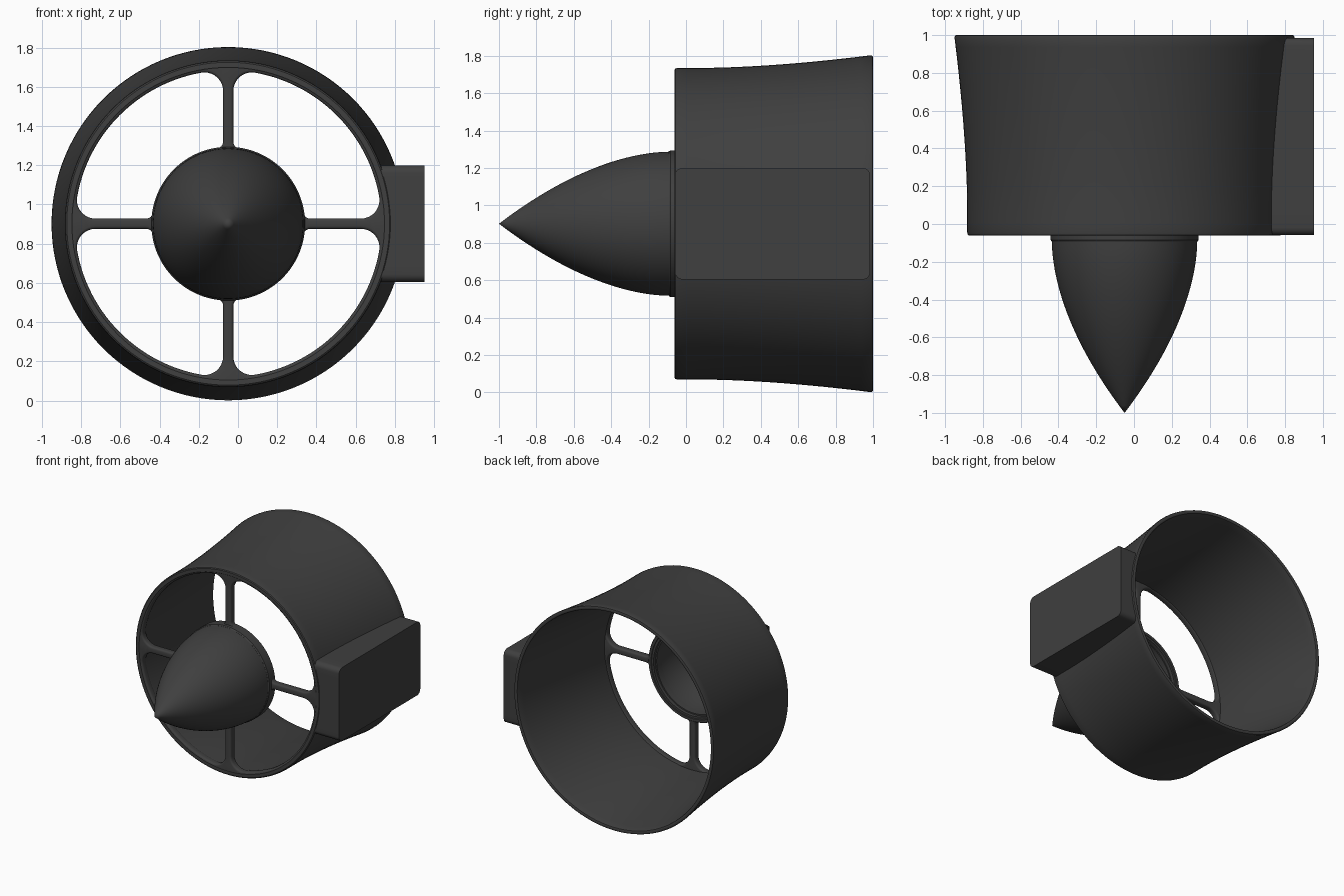
import bpy, bmesh
from math import sin, cos, pi, sqrt, atan2

if "Cube" in bpy.data.objects:
    bpy.data.objects.remove(bpy.data.objects["Cube"])

CX, CZ = -0.05, 0.902          # axis of the duct, running along y
SEG = 128

mat = bpy.data.materials.new("dark_grey")
mat.diffuse_color = (0.05, 0.05, 0.05, 1)
mat.use_nodes = True
mat.node_tree.nodes["Principled BSDF"].inputs["Base Color"].default_value = mat.diffuse_color


def finish(name, bm, angle=35):
    bmesh.ops.recalc_face_normals(bm, faces=bm.faces)
    me = bpy.data.meshes.new(name)
    bm.to_mesh(me)
    bm.free()
    me.materials.append(mat)
    ob = bpy.data.objects.new(name, me)
    bpy.context.collection.objects.link(ob)
    bpy.ops.object.select_all(action='DESELECT')
    ob.select_set(True)
    bpy.context.view_layer.objects.active = ob
    bpy.ops.object.shade_smooth_by_angle(angle=angle * pi / 180)
    return ob


def ring(bm, pts, y):
    return [bm.verts.new((CX + x, y, CZ + z)) for x, z in pts]


def circle(r):
    return [(r * cos(2 * pi * i / SEG), r * sin(2 * pi * i / SEG)) for i in range(SEG)]


def bridge(bm, a, b):
    n = len(a)
    for i in range(n):
        j = (i + 1) % n
        bm.faces.new((a[i], a[j], b[j], b[i]))


def lathe(name, profile):
    """Closed (radius, y) profile turned about the duct axis."""
    bm = bmesh.new()
    rows = [ring(bm, circle(r), y) for r, y in profile]
    for a, b in zip(rows, rows[1:] + rows[:1]):
        bridge(bm, a, b)
    bmesh.ops.remove_doubles(bm, verts=bm.verts, dist=1e-5)
    return finish(name, bm)


def duct_r(y):
    return 0.833 + 0.069 * (max(0, y - 0.08) / 0.92) ** 1.7


# flared duct shell with rounded rims
ys = [-0.045 + 1.033 * i / 20 for i in range(21)]
outer = [(duct_r(y), y) for y in ys]
inner = [(duct_r(y) - 0.046 + 0.014 * max(0, y), y) for y in reversed(ys)]
lathe("duct", [(0.823, -0.062), (0.830, -0.057)] + outer
      + [(0.897, 0.997), (0.890, 1.0), (0.878, 1.0), (0.872, 0.997)]
      + inner + [(0.790, -0.057), (0.797, -0.062)])

# hollow pointed nose cone
def cone_r(t):
    return 0.385 * (1 - t ** 1.8)

ts = [i / 24 for i in range(25)]
lathe("nose_cone", [(cone_r(t), -0.09 - 0.91 * t) for t in ts]
      + [(cone_r(t) * 0.88, -0.085 - 0.85 * t) for t in reversed(ts)])

# hub ring behind the nose cone
lathe("hub_ring", [(0.386, -0.092), (0.392, -0.084), (0.392, -0.008), (0.385, 0.0),
                   (0.365, 0.0), (0.360, -0.006), (0.360, -0.03), (0.335, -0.03),
                   (0.335, -0.092)])


# spoke spider: plate with four filleted quarter openings
def opening(quarter, e):
    R, r, h, f, g = 0.782 + e, 0.388 - e, 0.026 - e, 0.095 + e, 0.035 + e
    ox, oy = sqrt((R - f) ** 2 - (h + f) ** 2), h + f
    ix, iy = sqrt((r + g) ** 2 - (h + g) ** 2), h + g
    ta, tb = atan2(oy, ox), atan2(iy, ix)

    def arc(x, y, rad, a0, a1, n):
        return [(x + rad * cos(a0 + (a1 - a0) * i / n),
                 y + rad * sin(a0 + (a1 - a0) * i / n)) for i in range(n + 1)]

    half = arc(ix, iy, g, pi + tb, 1.5 * pi, 8) + arc(ox, oy, f, -pi / 2, ta, 10)
    big = arc(0, 0, R, ta, pi / 2 - ta, 28)[1:-1]
    small = arc(0, 0, r, pi / 2 - tb, tb, 20)[1:-1]
    pts = half + big + [(y, x) for x, y in reversed(half)] + small
    c, s = cos(quarter * pi / 2), sin(quarter * pi / 2)
    return [(round(c) * x - round(s) * y, round(s) * x + round(c) * y) for x, y in pts]


bm = bmesh.new()
B, Y0, Y1 = 0.014, -0.060, -0.004
steps = [(B * (1 - sin(a)), Y0 + B * (1 - cos(a))) for a in (0, pi / 6, pi / 3, pi / 2)]
steps += [(e, Y0 + Y1 - y) for e, y in reversed(steps)]
front, back = [], []
for q in range(4):
    rows = [ring(bm, opening(q, e), y) for e, y in steps]
    for a, b in zip(rows, rows[1:]):
        bridge(bm, a, b)
    front.append(rows[0])
    back.append(rows[-1])
for r in (0.812, 0.345):
    a, b = ring(bm, circle(r), Y0), ring(bm, circle(r), Y1)
    bridge(bm, a, b)
    front.append(a)
    back.append(b)
for loops, ny in ((front, -1), (back, 1)):
    edges = [bm.edges.get((l[i], l[i - 1])) for l in loops for i in range(len(l))]
    bmesh.ops.triangle_fill(bm, edges=edges, use_beauty=True, normal=(0, ny, 0))
finish("spokes", bm, 40)

# side mounting block, its inner edge following the duct wall
YA, YB, H, RC, N = -0.059, 0.985, 0.298, 0.04, 14
corners = [(YB - RC, H - RC, 0), (YA + RC, H - RC, 1),
           (YA + RC, RC - H, 2), (YB - RC, RC - H, 3)]
pts = []
for y, z, k in corners:
    pts += [(y + RC * cos((k + i / 6) * pi / 2), z + RC * sin((k + i / 6) * pi / 2))
            for i in range(7)]
outline = []
for (y0, z0), (y1, z1) in zip(pts, pts[1:] + pts[:1]):
    n = N if abs(y1 - y0) + abs(z1 - z0) > 0.2 else 1
    outline += [(y0 + (y1 - y0) * i / n, z0 + (z1 - z0) * i / n) for i in range(n)]
bm = bmesh.new()
wall = [bm.verts.new((CX + sqrt((duct_r(y) - 0.015) ** 2 - z * z), y, CZ + z))
        for y, z in outline]
face = [bm.verts.new((0.952, y, CZ + z)) for y, z in outline]
bridge(bm, wall, face)
bm.faces.new(face)
finish("side_block", bm)
